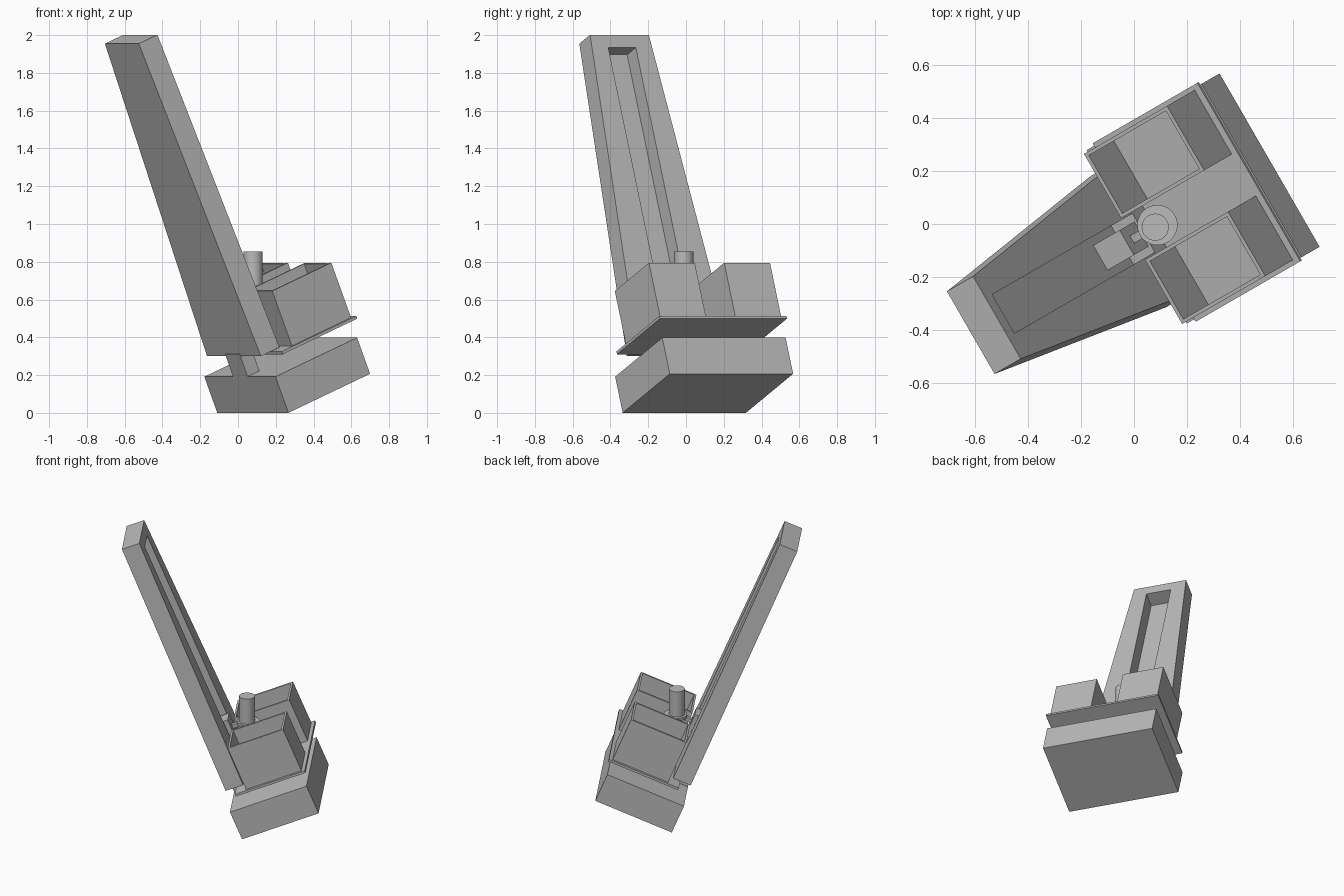
import bpy
import bmesh
from math import radians
from mathutils import Matrix, Vector

cube = bpy.data.objects.get("Cube")
if cube:
    bpy.data.objects.remove(cube, do_unlink=True)

grey = bpy.data.materials.new("plain grey")
grey.use_nodes = True
COLOUR = (0.5, 0.5, 0.5, 1)
grey.diffuse_color = COLOUR
grey.node_tree.nodes["Principled BSDF"].inputs["Base Color"].default_value = COLOUR

# The whole machine is turned and pitched back; x = length, y = width, z = height
MID = -0.047
TILT = Matrix.Rotation(radians(30), 4, "Z") @ Matrix.Rotation(radians(-22.5), 4, "Y")
FRAME = TILT @ Matrix.Translation((0, MID, 0))


def finish(name, bm, matrix):
    bmesh.ops.recalc_face_normals(bm, faces=bm.faces)
    mesh = bpy.data.meshes.new(name)
    bm.to_mesh(mesh)
    bm.free()
    mesh.materials.append(grey)
    obj = bpy.data.objects.new(name, mesh)
    obj.matrix_world = matrix
    bpy.context.collection.objects.link(obj)
    return obj


def box_mesh(x, y, z):
    bm = bmesh.new()
    bmesh.ops.create_cube(bm, size=1)
    for v in bm.verts:
        v.co = Vector(r[0] if c < 0 else r[1] for r, c in zip((x, y, z), v.co))
    return bm


def box(name, x, y, z):
    return finish(name, box_mesh(x, y, z), FRAME)


def face_towards(bm, direction):
    bm.normal_update()
    return max(bm.faces, key=lambda f: f.normal.dot(Vector(direction)))


def sink(bm, face, offset):
    """Push an inset face inwards to make a pocket with walls."""
    new = bmesh.ops.extrude_discrete_faces(bm, faces=[face])["faces"][0]
    bmesh.ops.translate(bm, verts=new.verts, vec=offset)


# Base block, neck and deck
box("base_block", (0.059, 0.599), (-0.377, 0.377), (-0.024, 0.183))
box("neck", (0.062, 0.14), (-0.077, 0.077), (0.18, 0.31))
box("deck", (0.14, 0.633), (-0.388, 0.388), (0.278, 0.294))

# Tapered mast with a long groove in its rear face
bm = box_mesh((0.067, 0.19), (-0.285, 0.285), (0.297, 2.088))
for v in bm.verts:
    if v.co.z > 1:
        v.co.y *= 0.63
groove = face_towards(bm, (1, 0, 0))
bmesh.ops.inset_individual(bm, faces=[groove], thickness=0.04)
for v in groove.verts:
    v.co.y = 0.084 if v.co.y > 0 else -0.084
    v.co.z = 2.015 if v.co.z > 1 else 0.42
sink(bm, groove, (-0.1, 0, 0))
finish("mast", bm, FRAME)

# Carriage riding in the groove
box("carriage", (0.09, 0.214), (-0.054, 0.054), (0.5, 0.67))

# Pair of open-topped bins
for side, near, far in (("left", 0.09, 0.37), ("right", -0.37, -0.09)):
    bm = box_mesh((0.218, 0.609), (near, far), (0.29, 0.608))
    opening = face_towards(bm, (0, 0, 1))
    bmesh.ops.inset_individual(bm, faces=[opening], thickness=0.02)
    sink(bm, opening, (0, 0, -0.285))
    finish(side + "_bin", bm, FRAME)


# Upright canister with a collar, held by an arm
def cylinder(name, x, y, radius, low, high):
    bm = bmesh.new()
    bmesh.ops.create_cone(bm, cap_ends=True, segments=32, radius1=radius,
                          radius2=radius, depth=high - low)
    obj = finish(name, bm, Matrix.Translation((x, y, (low + high) / 2)))
    bpy.ops.object.select_all(action="DESELECT")
    obj.select_set(True)
    bpy.context.view_layer.objects.active = obj
    bpy.ops.object.shade_smooth_by_angle(angle=radians(35))


cylinder("canister", 0.08, -0.012, 0.051, 0.66, 0.855)
cylinder("canister_collar", 0.088, -0.004, 0.076, 0.655, 0.675)
box("canister_arm", (0.2, 0.32), (-0.016, 0.016), (0.585, 0.61))
